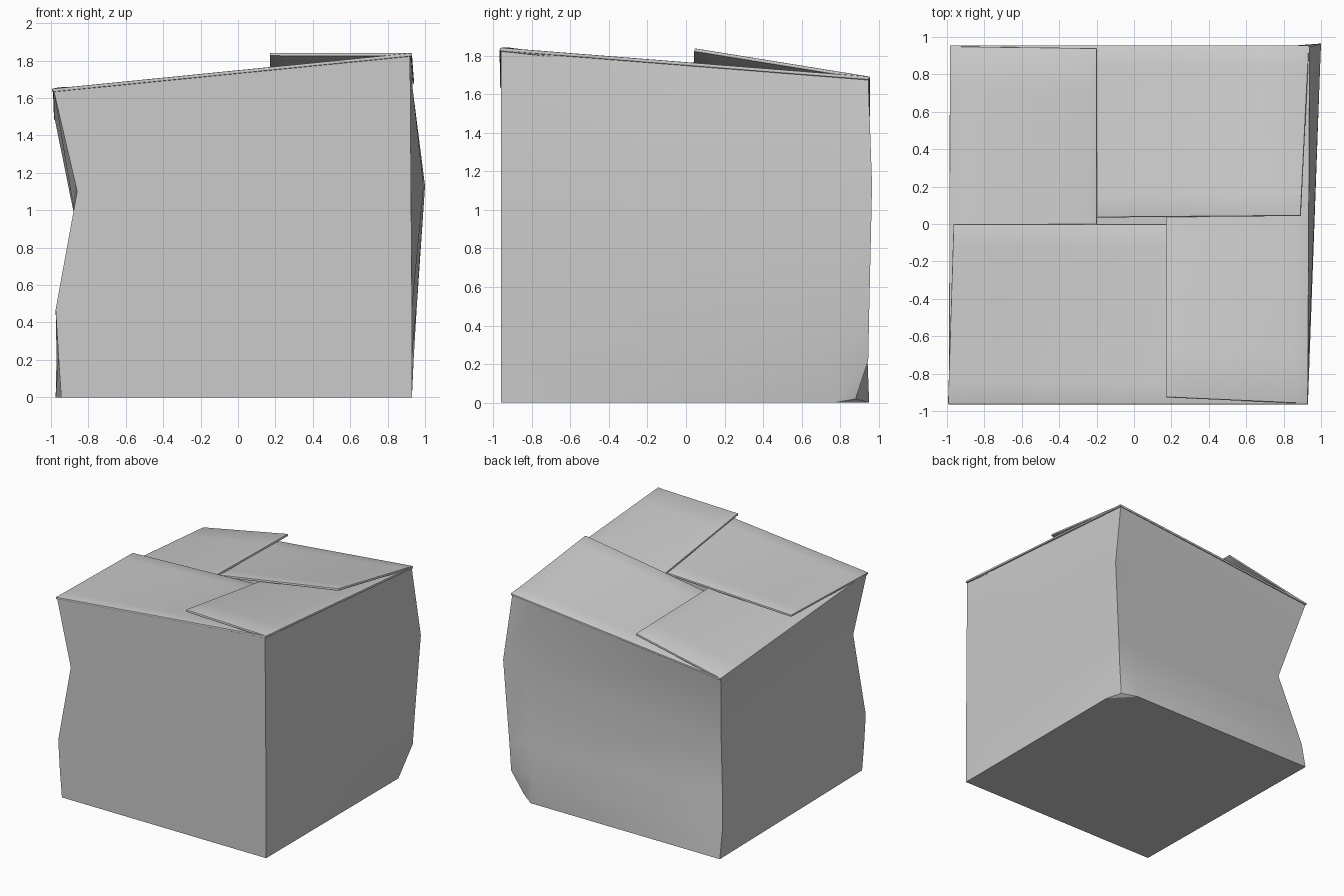
import bpy
import math
from mathutils import Vector

if "Cube" in bpy.data.objects:
    bpy.data.objects.remove(bpy.data.objects["Cube"])

CARD = 0.018


def lid_z(x, y):
    """Height of the slanting top plane."""
    return 1.673 + 0.0997 * x - 0.0787 * y


def make(name, verts, faces, bevel=0.0):
    """Mesh object with card thickness, smooth shading and crisp edges."""
    me = bpy.data.meshes.new(name)
    me.from_pydata([tuple(v) for v in verts], [], faces)
    me.update()
    ob = bpy.data.objects.new(name, me)
    bpy.context.collection.objects.link(ob)
    bpy.ops.object.select_all(action='DESELECT')
    ob.select_set(True)
    bpy.context.view_layer.objects.active = ob
    m = ob.modifiers.new("thickness", 'SOLIDIFY')
    m.thickness = CARD
    m.offset = -1
    bpy.ops.object.modifier_apply(modifier=m.name)
    if bevel:
        b = ob.modifiers.new("soft_edge", 'BEVEL')
        b.width = bevel
        b.segments = 2
        b.limit_method = 'ANGLE'
        b.angle_limit = math.radians(40)
        bpy.ops.object.modifier_apply(modifier=b.name)
    bpy.ops.object.shade_smooth_by_angle(angle=math.radians(32))
    return ob


# Crumpled box walls: one dented polyline per corner, from floor to rim
def rim(x, y):
    return (x, y, lid_z(x, y) - 0.012)


FL = [(-.945, -.955, 0), (-.96, -.96, .22), (-.975, -.96, .47), (-.86, -.96, 1.1), rim(-.985, -.96)]
FR = [(.93, -.96, 0), (.93, -.96, .22), (.93, -.96, .47), (.925, -.96, 1.1), rim(.92, -.96)]
BR = [(.87, .88, .02), (.94, .945, .22), (.955, .95, .47), (1.0, .965, 1.13), rim(.93, .945)]
BL = [(-.975, .95, 0), (-.97, .91, .22), (-.93, .85, .47), (-.855, .76, .87), rim(-.98, .945)]


def beside(a, b, foot):
    """Column close to corner b that frames its crushed foot."""
    return [foot] + [Vector(p).lerp(Vector(q), 0.9) for p, q in zip(a[1:], b[1:])]


columns = [FL, FR, beside(FR, BR, (.93, .77, 0)), BR,
           beside(BL, BR, (.76, .95, 0)), BL]
n, levels = len(columns), len(FL)
verts = [c[k] for k in range(levels) for c in columns]
faces = [(k * n + i, k * n + (i + 1) % n, (k + 1) * n + (i + 1) % n, (k + 1) * n + i)
         for k in range(levels - 1) for i in range(n)]
faces += [(5, 4, 2, 1, 0), (4, 3, 2)]
make("box_body", verts, faces)


# Interlocking flaps: each rises at its over end and tucks in at its under end
def flap(name, hinge_over, hinge_under, free_over, free_under, up=0.08, down=-0.03, res=8):
    ho, hu, fo, fu = (Vector(p) for p in (hinge_over, hinge_under, free_over, free_under))
    vs = []
    for j in range(res + 1):
        t = j / res
        for i in range(res + 1):
            s = i / res
            p = ho.lerp(hu, s).lerp(fo.lerp(fu, s), t)
            vs.append((p.x, p.y, lid_z(p.x, p.y) + t * (up + (down - up) * s)))
    w = res + 1
    fs = [(j * w + i, j * w + i + 1, (j + 1) * w + i + 1, (j + 1) * w + i)
          for j in range(res) for i in range(res)]
    make(name, vs, fs, bevel=0.005)


flap("front_flap", (-.995, -.965), (.93, -.965), (-.965, 0), (.9, 0))
flap("right_flap", (.93, -.96), (.94, .95), (.17, -.925), (.17, .9))
flap("back_flap", (.935, .955), (-.985, .955), (.89, .045), (-.93, .03))
flap("left_flap", (-.985, .95), (-.99, -.96), (-.2, .94), (-.2, -.9))
